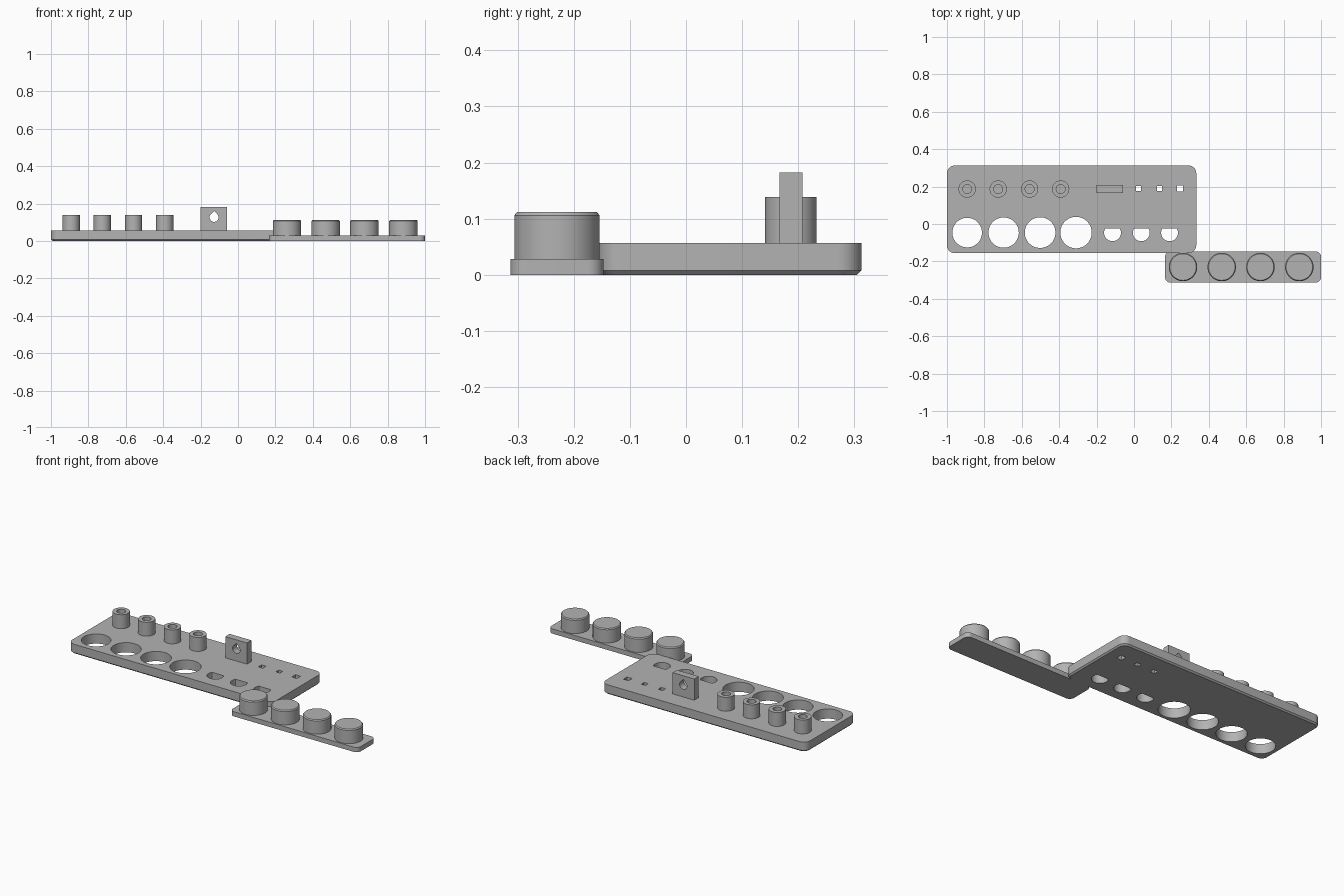
import bpy, bmesh, math

if "Cube" in bpy.data.objects:
    bpy.data.objects.remove(bpy.data.objects["Cube"])

grey = bpy.data.materials.new("plain_grey")
grey.diffuse_color = (0.45, 0.45, 0.45, 1)
grey.use_nodes = True
grey.node_tree.nodes["Principled BSDF"].inputs["Base Color"].default_value = grey.diffuse_color


def circle(cx, cy, r, n=64):
    return [(cx + r * math.cos(2 * math.pi * i / n), cy + r * math.sin(2 * math.pi * i / n))
            for i in range(n)]


def rect(x0, x1, y0, y1):
    return [(x0, y0), (x1, y0), (x1, y1), (x0, y1)]


def rounded(x0, x1, y0, y1, r, n=10):
    corners = [(x1 - r, y1 - r), (x0 + r, y1 - r), (x0 + r, y0 + r), (x1 - r, y0 + r)]
    return [(cx + r * math.cos(a), cy + r * math.sin(a))
            for q, (cx, cy) in enumerate(corners)
            for a in [math.pi / 2 * (q + i / n) for i in range(n + 1)]]


def loft(name, layers, upright=False):
    """Stack (profile, height) layers into a closed solid; upright stacks along y."""
    bm = bmesh.new()
    rings = [[bm.verts.new((x, z, y) if upright else (x, y, z)) for x, y in prof]
             for prof, z in layers]
    bm.faces.new(rings[0][::-1])
    bm.faces.new(rings[-1])
    for a, b in zip(rings, rings[1:]):
        n = len(a)
        for i in range(n):
            bm.faces.new((a[i], a[(i + 1) % n], b[(i + 1) % n], b[i]))
    bmesh.ops.recalc_face_normals(bm, faces=bm.faces[:])
    mesh = bpy.data.meshes.new(name)
    bm.to_mesh(mesh)
    bm.free()
    mesh.materials.append(grey)
    ob = bpy.data.objects.new(name, mesh)
    bpy.context.collection.objects.link(ob)
    return ob


def cut(ob, cutters):
    """Subtract the cutters for good, then remove them."""
    for c in cutters:
        m = ob.modifiers.new("cut", 'BOOLEAN')
        m.operation, m.solver, m.object = 'DIFFERENCE', 'EXACT', c
    bpy.context.view_layer.update()
    deps = bpy.context.evaluated_depsgraph_get()
    mesh = bpy.data.meshes.new_from_object(ob.evaluated_get(deps))
    ob.modifiers.clear()
    ob.data = mesh
    for c in cutters:
        bpy.data.objects.remove(c)


# Main plate with a chamfered lower edge
X0, X1, Y0, Y1, TOP, CH = -1.0, 0.333, -0.156, 0.313, 0.057, 0.008
plate = loft("main_plate", [
    (rounded(X0 + CH, X1 - CH, Y0 + CH, Y1 - CH, 0.034), 0),
    (rounded(X0, X1, Y0, Y1, 0.042), CH),
    (rounded(X0, X1, Y0, Y1, 0.042), TOP)])


def through(profile):
    return loft("hole_cutter", [(profile, -0.1), (profile, 0.2)])


holes = []
# Round holes, growing slightly along the row
for x, r in [(-0.892, 0.079), (-0.697, 0.081), (-0.502, 0.082), (-0.31, 0.084)]:
    holes.append(through(circle(x, -0.046, r)))
# D-shaped holes with a flat at the back
for x in (-0.115, 0.039, 0.19):
    a0, n, r = math.asin(0.024 / 0.045), 40, 0.045
    span = math.pi + 2 * a0
    holes.append(through([(x + r * math.cos(math.pi - a0 + span * i / n),
                           -0.047 + r * math.sin(math.pi - a0 + span * i / n))
                          for i in range(n + 1)]))
# Small square holes
for x, h in [(0.024, 0.0145), (0.136, 0.0135), (0.246, 0.017)]:
    holes.append(through(rect(x - h, x + h, 0.19 - h, 0.19 + h)))
cut(plate, holes)

# Hollow standoffs
for i, x in enumerate((-0.892, -0.726, -0.558, -0.392)):
    post = loft(f"standoff_{i + 1}", [(circle(x, 0.187, 0.046), TOP - 0.01),
                                      (circle(x, 0.187, 0.046), 0.139)])
    bore = circle(x, 0.187, 0.024, 40)
    cut(post, [loft("bore_cutter", [(bore, TOP + 0.001), (bore, 0.2)])])

# Upright tab with a teardrop hole
tab = loft("upright_tab", [(rect(-0.2, -0.059, 0.167, 0.208), TOP - 0.01),
                           (rect(-0.2, -0.059, 0.167, 0.208), 0.182)])
tx, tz, tr = -0.128, 0.126, 0.024
drop = [(tx + tr * math.cos(a), tz + tr * math.sin(a))
        for a in [math.radians(135 + 270 * i / 36) for i in range(37)]]
drop.append((tx, tz + tr * math.sqrt(2)))
cut(tab, [loft("teardrop_cutter", [(drop, 0.1), (drop, 0.3)], upright=True)])

# Small plate carrying the pegs
strip = rounded(0.166, 1.0, -0.313, -0.147, 0.028)
loft("peg_plate", [(strip, 0), (strip, 0.028)])

# Solid pegs with a chamfered top
for i, x in enumerate((0.262, 0.469, 0.676, 0.884)):
    side = circle(x, -0.23, 0.076)
    loft(f"peg_{i + 1}", [(side, 0.02), (side, 0.106), (circle(x, -0.23, 0.071), 0.112)])

# Smooth the round walls and keep the edges sharp
for ob in bpy.context.collection.objects:
    ob.select_set(True)
    bpy.context.view_layer.objects.active = ob
bpy.ops.object.shade_smooth_by_angle(angle=math.radians(30))
